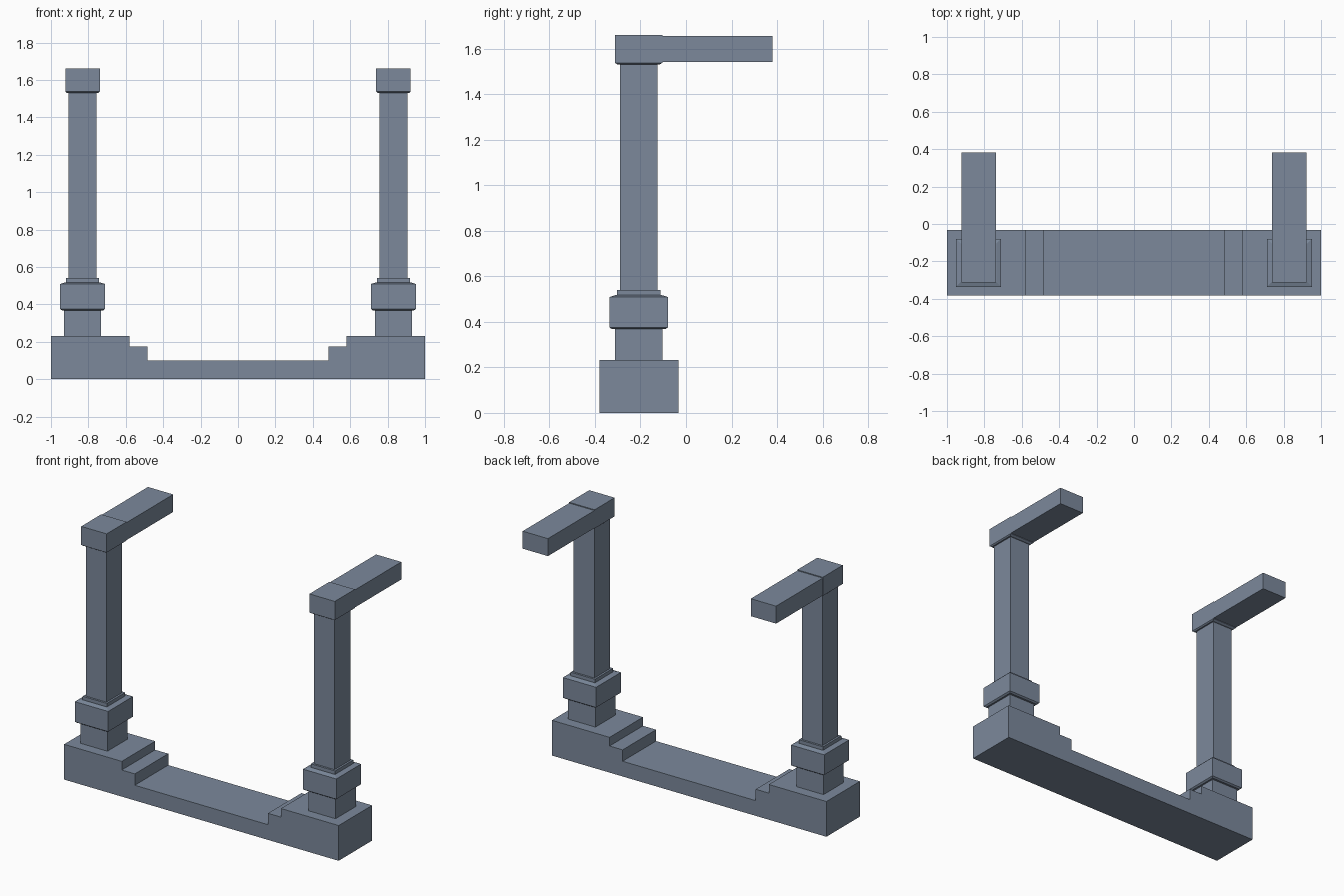
import bpy, bmesh

if "Cube" in bpy.data.objects:
    bpy.data.objects.remove(bpy.data.objects["Cube"])

CX, CY = 0.831, -0.208  # post axis

slate = bpy.data.materials.new("slate")
slate.diffuse_color = (0.2, 0.25, 0.33, 1)
slate.use_nodes = True
slate.node_tree.nodes["Principled BSDF"].inputs["Base Color"].default_value = slate.diffuse_color


def finish(name, bm):
    bmesh.ops.recalc_face_normals(bm, faces=bm.faces)
    me = bpy.data.meshes.new(name)
    bm.to_mesh(me)
    bm.free()
    me.materials.append(slate)
    ob = bpy.data.objects.new(name, me)
    bpy.context.collection.objects.link(ob)
    return ob


def stack(name, x, y, sections):
    """Loft rectangular sections given as (z, half width, half depth)."""
    bm = bmesh.new()
    rings = [[bm.verts.new((x + sx * hx, y + sy * hy, z))
              for sx, sy in ((-1, -1), (1, -1), (1, 1), (-1, 1))]
             for z, hx, hy in sections]
    for a, b in zip(rings, rings[1:]):
        for i in range(4):
            j = (i + 1) % 4
            bm.faces.new((a[i], a[j], b[j], b[i]))
    bm.faces.new(rings[0])
    bm.faces.new(rings[-1])
    return finish(name, bm)


# stepped base: mirrored profile extruded from front to back
half = [(1, 0), (1, 0.232), (0.58, 0.232), (0.58, 0.175), (0.485, 0.175), (0.485, 0.1)]
profile = half + [(-x, z) for x, z in reversed(half)]
bm = bmesh.new()
face = bm.faces.new([bm.verts.new((x, -0.381, z)) for x, z in profile])
ext = bmesh.ops.extrude_face_region(bm, geom=[face])
bmesh.ops.translate(bm, vec=(0, 0.348, 0),
                    verts=[v for v in ext["geom"] if isinstance(v, bmesh.types.BMVert)])
finish("stepped_base", bm)

# two matching posts with rearward arms
for side, s in (("left", -1), ("right", 1)):
    x = s * CX
    stack(side + "_plinth", x, CY, [(0.232, 0.099, 0.105), (0.37, 0.099, 0.105)])
    # collar with tapered underside and top edge
    stack(side + "_collar", x, CY, [(0.368, 0.11, 0.118), (0.376, 0.121, 0.129),
                                    (0.509, 0.121, 0.129), (0.517, 0.095, 0.103)])
    stack(side + "_collar_plate", x, CY, [(0.517, 0.088, 0.095), (0.54, 0.088, 0.095)])
    stack(side + "_column", x, CY, [(0.54, 0.075, 0.082), (1.532, 0.075, 0.082)])
    # cap with tapered underside
    stack(side + "_cap", x, CY, [(1.531, 0.084, 0.093), (1.538, 0.0925, 0.104),
                                 (1.661, 0.0925, 0.104)])
    stack(side + "_arm", x, 0.139, [(1.541, 0.092, 0.242), (1.656, 0.092, 0.242)])
